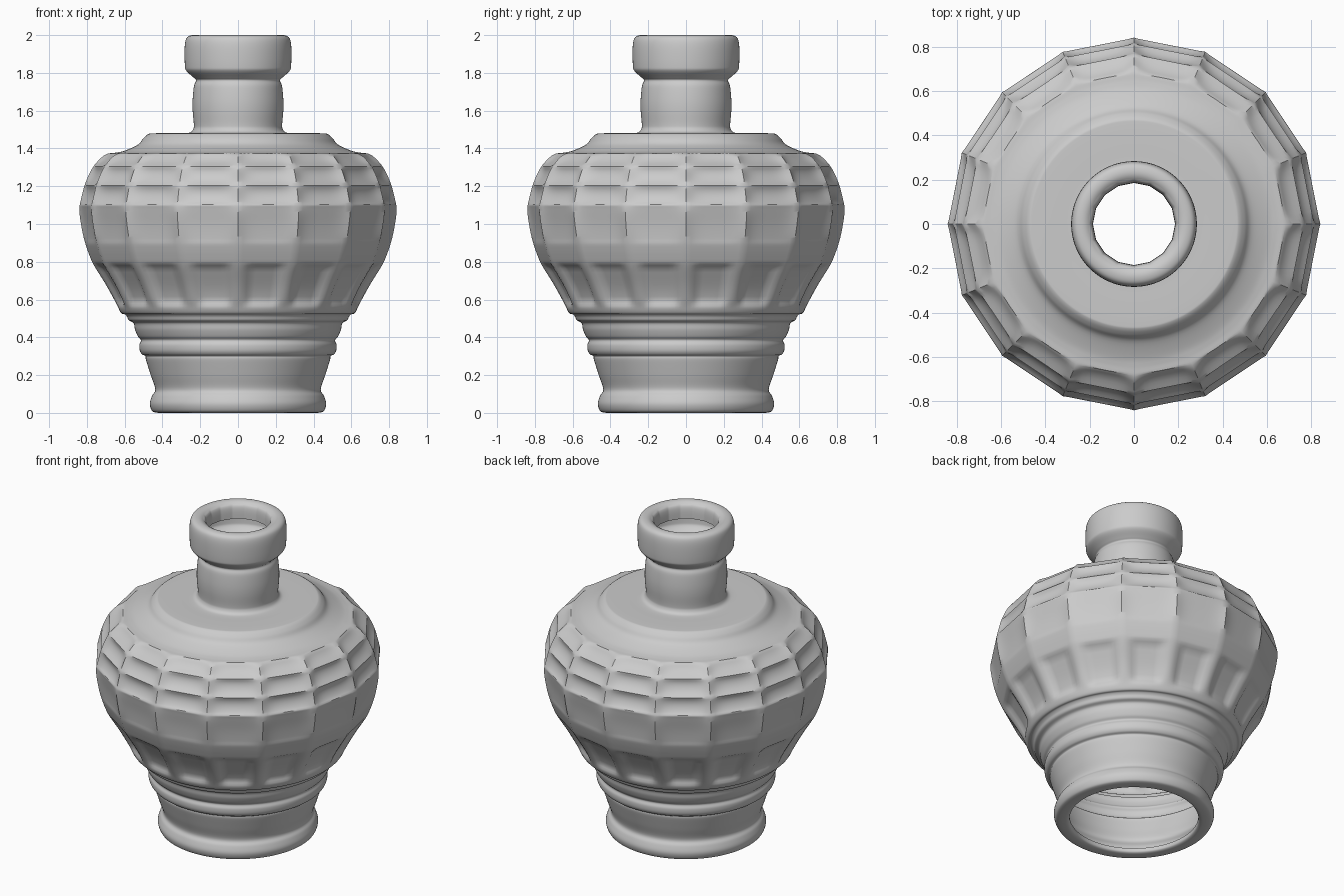
import bpy, bmesh, math

SIDES, PER = 16, 12          # facets around the belly, columns per facet
N = SIDES * PER
STEP = 2 * math.pi / SIDES

# profile (radius, height), from the inner foot edge up to the inner mouth edge
foot = [(0.375, 0.03), (0.378, 0.008), (0.40, 0.0), (0.44, 0.003), (0.458, 0.015), (0.467, 0.05),
        (0.455, 0.09), (0.438, 0.125), (0.462, 0.2), (0.487, 0.28), (0.49, 0.30), (0.508, 0.31),
        (0.52, 0.33), (0.522, 0.36), (0.514, 0.385), (0.53, 0.405), (0.545, 0.44), (0.553, 0.475),
        (0.578, 0.49), (0.588, 0.51), (0.60, 0.522)]
belly = [(0.62, 0.53), (0.645, 0.58), (0.70, 0.68), (0.762, 0.78), (0.785, 0.83), (0.806, 0.89),
         (0.822, 0.95), (0.836, 1.03), (0.84, 1.08), (0.836, 1.11), (0.824, 1.16), (0.812, 1.205),
         (0.79, 1.26), (0.765, 1.305), (0.725, 1.35), (0.69, 1.372)]
shoulder = [(0.645, 1.378), (0.60, 1.388), (0.53, 1.42), (0.50, 1.455), (0.475, 1.476), (0.45, 1.48),
            (0.36, 1.481), (0.28, 1.481), (0.25, 1.487), (0.236, 1.505), (0.234, 1.53), (0.24, 1.60),
            (0.24, 1.66), (0.233, 1.73), (0.222, 1.76), (0.235, 1.775), (0.273, 1.81), (0.281, 1.84),
            (0.283, 1.92), (0.278, 1.97), (0.265, 1.992), (0.24, 2.0), (0.215, 1.996),
            (0.195, 1.98), (0.187, 1.95), (0.185, 1.90)]
# scalloped tiers: bottom, top, depth of the hollow
TIERS = [(0.90, 1.095, 0.012), (1.105, 1.20, 0.018), (1.21, 1.30, 0.022), (1.31, 1.374, 0.022)]


def smoothstep(a, b, x):
    t = min(max((x - a) / (b - a), 0), 1)
    return t * t * (3 - 2 * t)


def spline(pts, sub):
    """Catmull-Rom refinement of a profile."""
    out = []
    for i in range(len(pts) - 1):
        p = [pts[max(i - 1, 0)], pts[i], pts[i + 1], pts[min(i + 2, len(pts) - 1)]]
        for k in range(sub):
            t = k / sub
            out.append(tuple(0.5 * (2 * b + (c - a) * t + (2 * a - 5 * b + 4 * c - d) * t * t
                                    + (3 * b - a - 3 * c + d) * t ** 3) for a, b, c, d in zip(*p)))
    return out + [pts[-1]]


def radius(r, z, col):
    """Flatten the belly into facets and press in the panels."""
    u = (col % PER) / PER * 2 - 1            # -1..1 across one facet, ridges at the ends
    flat = math.cos(STEP / 2) / math.cos(u * STEP / 2)
    w = smoothstep(0.54, 0.66, z) * (1 - smoothstep(1.37, 1.385, z))
    if r < 0.2:
        w = 1                                # the mouth opening is a polygon too
    r *= 1 + w * (flat - 1)
    # tall recessed panels of the lower belly
    panel = smoothstep(0.555, 0.60, z) * (1 - smoothstep(0.765, 0.795, z))
    r -= 0.02 * panel * (1 - smoothstep(0.5, 0.8, abs(u)))
    for lo, hi, depth in TIERS:
        if lo < z < hi:
            r -= depth * math.sin(math.pi * (z - lo) / (hi - lo)) ** 0.6 * (1 - u ** 4)
    return r


# the whole vase is one open sheet lofted ring by ring
bm = bmesh.new()
rings = []
for r, z in spline(foot + belly + shoulder, 5):
    ring = []
    for c in range(N):
        a = c * 2 * math.pi / N
        rr = radius(r, z, c)
        ring.append(bm.verts.new((rr * math.cos(a), rr * math.sin(a), max(z, 0))))
    rings.append(ring)
for lo, hi in zip(rings, rings[1:]):
    for c in range(N):
        d = (c + 1) % N
        bm.faces.new((lo[c], lo[d], hi[d], hi[c]))
mesh = bpy.data.meshes.new("vase")
bm.to_mesh(mesh)
bm.free()
vase = bpy.data.objects.new("vase", mesh)
bpy.context.collection.objects.link(vase)
bpy.context.view_layer.objects.active = vase
vase.select_set(True)
bpy.ops.object.shade_smooth_by_angle(angle=math.radians(35))
